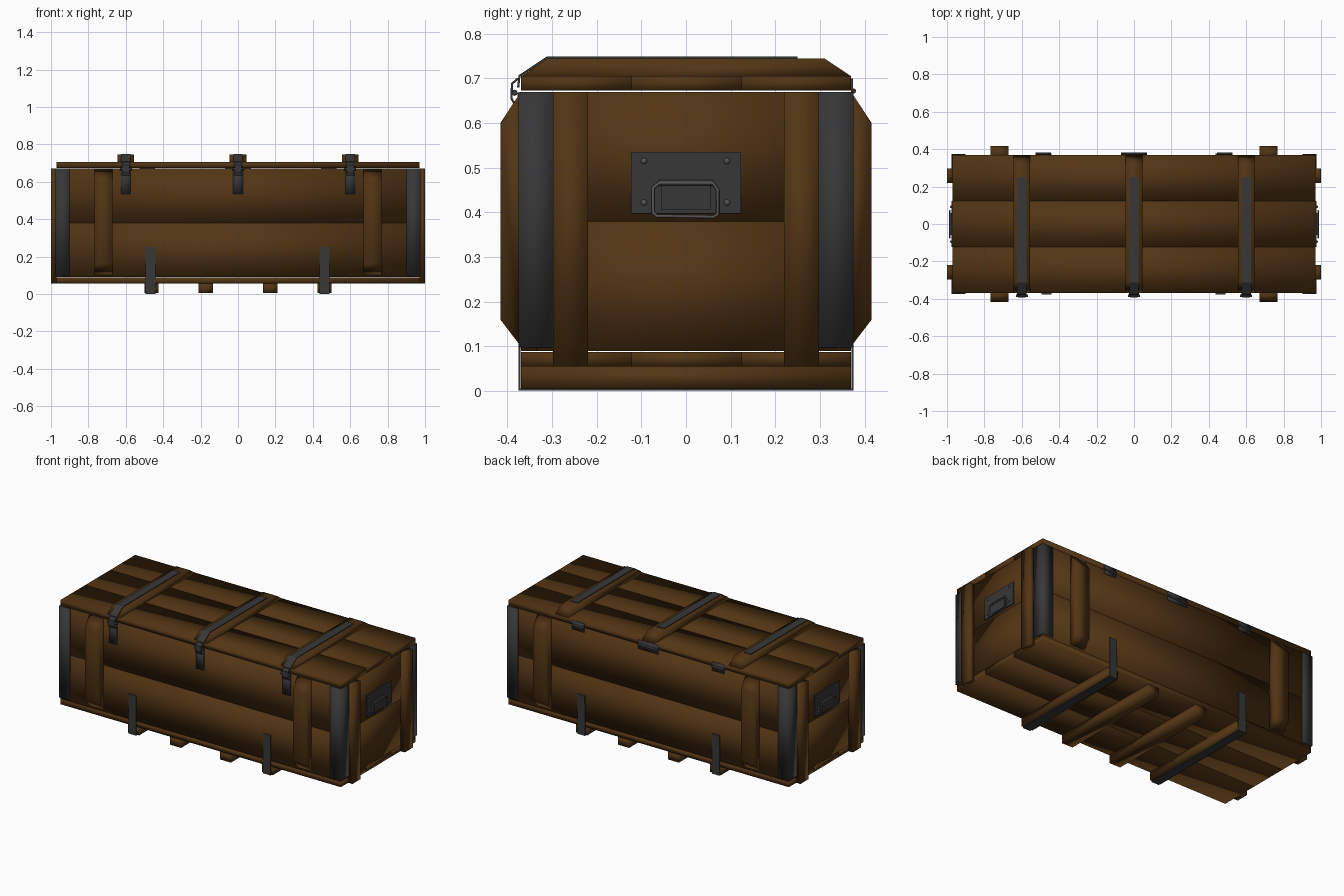
import bpy, bmesh
from mathutils import Vector

if "Cube" in bpy.data.objects:
    bpy.data.objects.remove(bpy.data.objects["Cube"], do_unlink=True)


def material(name, color):
    mat = bpy.data.materials.new(name)
    mat.use_nodes = True
    mat.diffuse_color = (*color, 1)
    bsdf = mat.node_tree.nodes["Principled BSDF"]
    bsdf.inputs["Base Color"].default_value = (*color, 1)
    bsdf.inputs["Roughness"].default_value = 0.8
    return mat


WOOD = material("dark brown wood", (0.085, 0.035, 0.007))
IRON = material("dark iron", (0.038, 0.038, 0.04))
STEEL = material("worn steel", (0.09, 0.09, 0.09))


def finish(name, bm, mat, smooth=True):
    bmesh.ops.recalc_face_normals(bm, faces=bm.faces)
    for f in bm.faces:
        f.smooth = smooth
    mesh = bpy.data.meshes.new(name)
    bm.to_mesh(mesh)
    bm.free()
    mesh.materials.append(mat)
    obj = bpy.data.objects.new(name, mesh)
    bpy.context.collection.objects.link(obj)
    return obj


def box(name, x, y, z, mat, smooth=True):
    """Box from (low, high) ranges on each axis."""
    bm = bmesh.new()
    bmesh.ops.create_cube(bm, size=1)
    for v in bm.verts:
        for i, (lo, hi) in enumerate((x, y, z)):
            v.co[i] = lo if v.co[i] < 0 else hi
    return finish(name, bm, mat, smooth)


def prism(name, outline, lo, hi, mat, axis="x", smooth=True):
    """Extrude an outline: (y, z) along x, or (x, y) along z."""
    bm = bmesh.new()
    place = (lambda p, h: (h, *p)) if axis == "x" else (lambda p, h: (*p, h))
    face = bm.faces.new([bm.verts.new(place(p, lo)) for p in outline])
    out = bmesh.ops.extrude_face_region(bm, geom=[face])
    step = Vector(place((0, 0), hi - lo))
    bmesh.ops.translate(bm, vec=step, verts=[g for g in out["geom"] if isinstance(g, bmesh.types.BMVert)])
    return finish(name, bm, mat, smooth)


def strip(name, path, x, width, thick, mat):
    """Flat metal band that follows a (y, z) path, thickened outwards."""
    bm = bmesh.new()
    rows = [[bm.verts.new((x + s * width / 2, *p)) for s in (-1, 1)] for p in path]
    for a, b in zip(rows, rows[1:]):
        bm.faces.new((a[0], a[1], b[1], b[0]))
    obj = finish(name, bm, mat, False)
    mod = obj.modifiers.new("thickness", "SOLIDIFY")
    mod.thickness = thick
    mod.offset = 0
    return obj


def rod(name, points, radius, mat, closed=False):
    """Round bar along a polyline."""
    curve = bpy.data.curves.new(name, "CURVE")
    curve.dimensions = "3D"
    curve.bevel_depth = radius
    curve.bevel_resolution = 2
    curve.use_fill_caps = True
    spline = curve.splines.new("POLY")
    spline.points.add(len(points) - 1)
    for p, co in zip(spline.points, points):
        p.co = (*co, 1)
    spline.use_cyclic_u = closed
    curve.materials.append(mat)
    obj = bpy.data.objects.new(name, curve)
    bpy.context.collection.objects.link(obj)
    return obj


def span(a, b):
    return (min(a, b), max(a, b))


# Floor and lid planks
L, W = 0.97, 0.37
plank_rows = [(-W, -0.122), (-0.122, 0.124), (0.124, W)]
for i, row in enumerate(plank_rows):
    box(f"floor_plank_{i}", (-L, L), row, (0.055, 0.087), WOOD)
    box(f"lid_plank_{i}", (-L, L), row, (0.673, 0.705), WOOD)

# Wall planks, two high on each side
for level, z in enumerate([(0.09, 0.38), (0.38, 0.67)]):
    for s, side in ((-1, "right"), (1, "left")):
        box(f"end_plank_{side}_{level}", span(s * L, s * 0.935), (-0.335, 0.335), z, WOOD)
    for s, side in ((-1, "front"), (1, "back")):
        box(f"{side}_plank_{level}", (-L, L), span(s * W, s * 0.335), z, WOOD)

# Upright battens and iron corner angles
for sx in (-1, 1):
    for sy in (-1, 1):
        box("end_batten", span(sx * L, sx * 1.0), span(sy * 0.22, sy * 0.298), (0.055, 0.67), WOOD)
        profile = [(sy * y, z) for y, z in ((W, 0.1), (0.416, 0.16), (0.416, 0.6), (W, 0.67))]
        prism("side_batten", profile, *span(sx * 0.67, sx * 0.768), WOOD)
        t = 0.005
        angle = [(0.9, W), (L, W), (L, 0.298), (L + t, 0.298), (L + t, W + t), (0.9, W + t)]
        prism("corner_angle", [(sx * x, sy * y) for x, y in angle], 0.097, 0.67, IRON, "z")

# Skids, the outer two wrapped in iron bands
for x in (-0.463, -0.172, 0.172, 0.463):
    box("skid", (x - 0.038, x + 0.038), (-W, W), (0.005, 0.055), WOOD)
for x in (-0.468, 0.463):
    strip("skid_band", [(-0.373, 0.25), (-0.373, 0.003), (0.373, 0.003), (0.373, 0.25)], x, 0.052, 0.006, IRON)

# Lid battens with straps and front latches
for x in (-0.6, 0, 0.6):
    prism("lid_batten", [(-W, 0.705), (-0.31, 0.745), (0.31, 0.745), (W, 0.705)], x - 0.045, x + 0.045, WOOD)
    strip("lid_strap", [(0.25, 0.747), (-0.311, 0.747), (-0.373, 0.706), (-0.376, 0.68)], x, 0.05, 0.005, IRON)
    box("latch_plate", (x - 0.026, x + 0.026), (-0.378, -W), (0.535, 0.668), IRON)
    strip("latch_hasp", [(-0.376, 0.7), (-0.39, 0.688), (-0.391, 0.655), (-0.379, 0.635)], x, 0.04, 0.005, IRON)
    rod("latch_pin", [(x - 0.032, -0.384, 0.668), (x + 0.032, -0.384, 0.668)], 0.007, IRON)
    rod("latch_lower_pin", [(x - 0.026, -0.381, 0.64), (x + 0.026, -0.381, 0.64)], 0.005, IRON)

# Rear hinges
for x, half in ((-0.485, 0.042), (0, 0.07), (0.485, 0.042)):
    box("hinge_leaf", (x - half, x + half), (W, 0.374), (0.645, 0.7), IRON)
    rod("hinge_knuckle", [(x - half, 0.375, 0.672), (x + half, 0.375, 0.672)], 0.006, IRON)

# Carrying handles on both ends
for s, side in ((-1, "right"), (1, "left")):
    box(f"handle_plate_{side}", span(s * L, s * 0.977), (-0.123, 0.123), (0.397, 0.535), IRON, False)
    rod(f"handle_hinge_{side}", [(s * 0.979, -0.06, 0.466), (s * 0.979, 0.06, 0.466)], 0.007, IRON)
    box(f"handle_tongue_{side}", span(s * L, s * 0.981), (-0.055, 0.055), (0.405, 0.466), IRON, False)
    ring = [(-0.06, 0.466), (-0.074, 0.455), (-0.074, 0.4), (-0.066, 0.392),
            (0.062, 0.39), (0.071, 0.396), (0.071, 0.45), (0.06, 0.466)]
    rod(f"handle_ring_{side}", [(s * 0.984, *p) for p in ring], 0.004, STEEL, True)
    for y in (-0.094, 0.092):
        for z in (0.422, 0.515):
            bm = bmesh.new()
            bmesh.ops.create_uvsphere(bm, u_segments=10, v_segments=6, radius=0.007)
            bmesh.ops.translate(bm, vec=(s * 0.977, y, z), verts=bm.verts)
            finish("handle_rivet", bm, STEEL)
